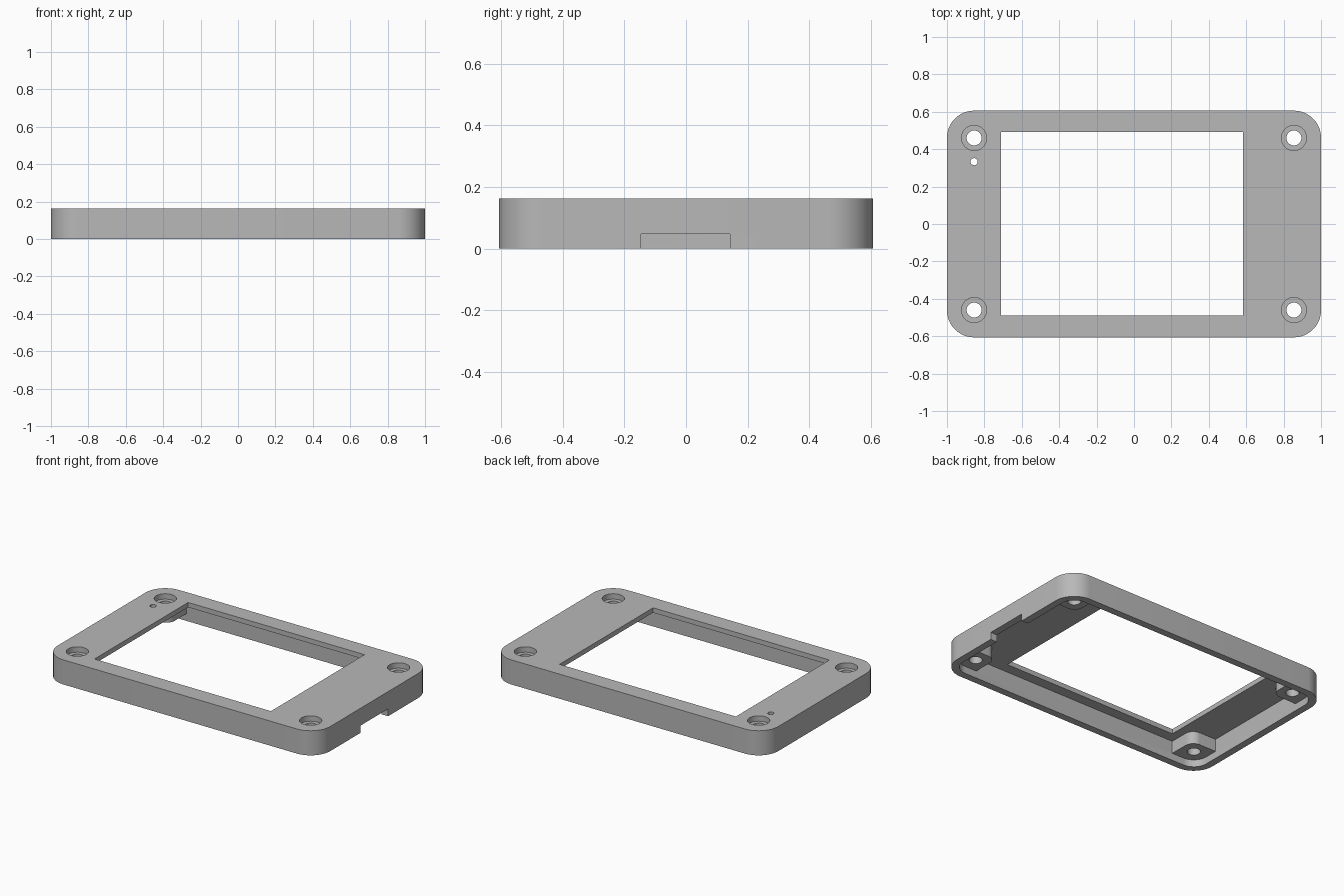
import bpy
import bmesh
from math import cos, sin, pi

if "Cube" in bpy.data.objects:
    bpy.data.objects.remove(bpy.data.objects["Cube"], do_unlink=True)

# Main sizes
HALF_X, HALF_Y, HEIGHT = 1.0, 0.606, 0.163
CORNER, WALL, CEILING = 0.145, 0.048, 0.131
SCREW_X, SCREW_Y = 0.855, 0.46
STEP = 0.048  # height of the cable notch and of the boss undersides

grey = bpy.data.materials.new("plain grey")
grey.use_nodes = True
colour = (0.48, 0.48, 0.48, 1)
grey.diffuse_color = colour
grey.node_tree.nodes["Principled BSDF"].inputs["Base Color"].default_value = colour


def prism(name, x0, x1, y0, y1, z0, z1, radii=(0, 0, 0, 0), steps=12):
    """Upright block; radii go round from the +x +y corner."""
    corners = ((x1, y1, -1, -1), (x0, y1, 1, -1), (x0, y0, 1, 1), (x1, y0, -1, 1))
    bm = bmesh.new()
    outline = []
    for i, ((x, y, sx, sy), r) in enumerate(zip(corners, radii)):
        for k in range(steps + 1 if r else 1):
            a = (i + k / steps) * pi / 2
            px = x + r * (sx + cos(a)) if r else x
            py = y + r * (sy + sin(a)) if r else y
            outline.append(bm.verts.new((px, py, z0)))
    base = bm.faces.new(outline)
    top = bmesh.ops.extrude_face_region(bm, geom=[base])["geom"]
    for v in top:
        if isinstance(v, bmesh.types.BMVert):
            v.co.z = z1
    bmesh.ops.recalc_face_normals(bm, faces=bm.faces)
    mesh = bpy.data.meshes.new(name)
    bm.to_mesh(mesh)
    bm.free()
    mesh.materials.append(grey)
    obj = bpy.data.objects.new(name, mesh)
    bpy.context.collection.objects.link(obj)
    return obj


def drill(name, x, y, r, z0, z1):
    return prism(name, x - r, x + r, y - r, y + r, z0, z1, (r,) * 4, 10)


def combine(body, tool, operation):
    mod = body.modifiers.new(tool.name, "BOOLEAN")
    mod.operation, mod.solver, mod.object = operation, "EXACT", tool
    tool.hide_render = True
    with bpy.context.temp_override(object=body, active_object=body):
        bpy.ops.object.modifier_apply(modifier=mod.name)
    bpy.data.objects.remove(tool, do_unlink=True)


# Hollow shell, open underneath
cover = prism("frame_cover", -HALF_X, HALF_X, -HALF_Y, HALF_Y, 0, HEIGHT, (CORNER,) * 4)
ix, iy = HALF_X - WALL, HALF_Y - WALL
combine(cover, prism("cavity", -ix, ix, -iy, iy, -0.1, CEILING, (CORNER - WALL,) * 4), "DIFFERENCE")

# Screw bosses, rounded towards the middle and sunk into the walls
OUT, IN = 0.12, 0.087
screws = [(sx, sy) for sx in (1, -1) for sy in (1, -1)]
for sx, sy in screws:
    x, y = sx * SCREW_X, sy * SCREW_Y
    xs = sorted((x + sx * OUT, x - sx * IN))
    ys = sorted((y + sy * OUT, y - sy * IN))
    radii = [0] * 4
    outer = {(1, 1): 0, (-1, 1): 1, (-1, -1): 2, (1, -1): 3}[sx, sy]
    radii[outer], radii[(outer + 2) % 4] = 0.09, 0.06
    combine(cover, prism("boss", *xs, *ys, STEP, CEILING + 0.01, radii), "UNION")

# Screw holes with counterbores
for sx, sy in screws:
    x, y = sx * SCREW_X, sy * SCREW_Y
    combine(cover, drill("screw_hole", x, y, 0.04, -0.1, 0.3), "DIFFERENCE")
    combine(cover, drill("counterbore", x, y, 0.067, HEIGHT - 0.036, 0.3), "DIFFERENCE")

# Screen window, indicator hole and cable notch
combine(cover, prism("window", -0.71, 0.583, -0.488, 0.492, -0.1, 0.3), "DIFFERENCE")
combine(cover, drill("indicator_hole", -SCREW_X, 0.333, 0.019, -0.1, 0.3), "DIFFERENCE")
combine(cover, prism("notch", 0.9, 1.1, -0.146, 0.143, -0.1, STEP), "DIFFERENCE")

# Smooth the rounded corners, keep the edges crisp
bpy.ops.object.select_all(action="DESELECT")
cover.select_set(True)
bpy.context.view_layer.objects.active = cover
bpy.ops.object.shade_smooth_by_angle(angle=pi / 6)
